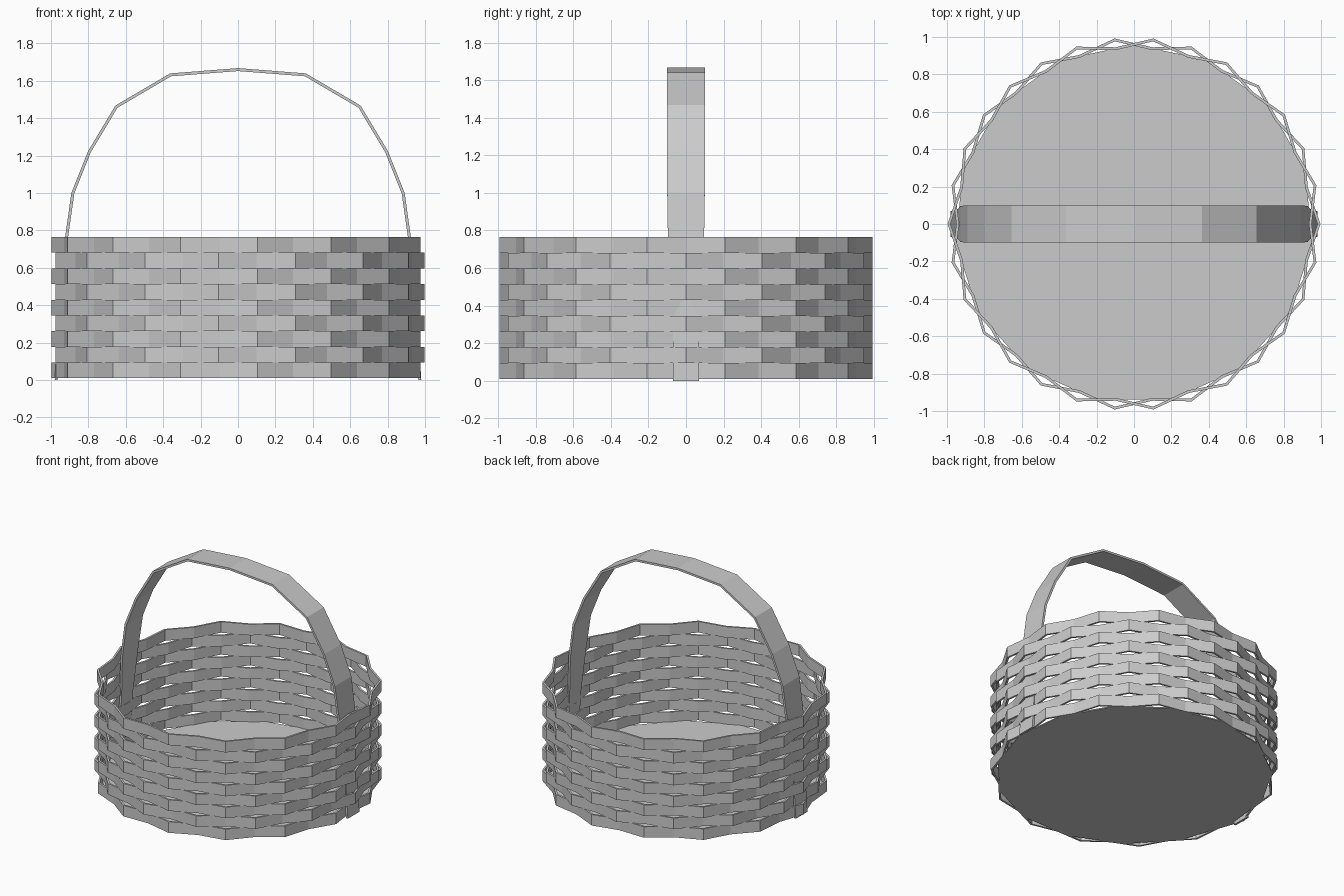
import bpy
import math

if "Cube" in bpy.data.objects:
    bpy.data.objects.remove(bpy.data.objects["Cube"])

BANDS = 9            # woven rows
WAVES = 15           # in/out waves per row
Z0, Z1 = 0.01, 0.765
R_OUT, R_IN, THICK = 0.997, 0.95, 0.015


def add_mesh(name, verts, faces):
    mesh = bpy.data.meshes.new(name)
    mesh.from_pydata(verts, [], faces)
    mesh.update()
    obj = bpy.data.objects.new(name, mesh)
    bpy.context.collection.objects.link(obj)
    return obj


def bridge(sections, closed):
    """Join four-cornered cross-sections into a strip."""
    n = len(sections)
    verts = [v for s in sections for v in s]
    faces = []
    for i in range(n if closed else n - 1):
        a, b = 4 * i, 4 * ((i + 1) % n)
        for j in range(4):
            k = (j + 1) % 4
            faces.append((a + j, b + j, b + k, a + k))
    if not closed:
        e = 4 * (n - 1)
        faces += [(0, 1, 2, 3), (e + 3, e + 2, e + 1, e)]
    return verts, faces


# Woven bands: zigzag rings, alternate rows shifted by half a wave
height = (Z1 - Z0) / BANDS
for row in range(BANDS):
    lo, hi = Z0 + row * height, Z0 + (row + 1) * height
    sections = []
    for i in range(2 * WAVES):
        a = i * math.pi / WAVES
        r = R_OUT if (i + row) % 2 else R_IN
        c, s = math.cos(a), math.sin(a)
        ri = r - THICK
        sections.append([(r * c, r * s, lo), (r * c, r * s, hi),
                         (ri * c, ri * s, hi), (ri * c, ri * s, lo)])
    add_mesh(f"woven_band_{row + 1}", *bridge(sections, True))

# Handle: flat strap arching over and running down between the bands
half = [(0.972, 0.0, 0.07), (0.945, 0.42, 0.07), (0.92, 0.74, 0.096),
        (0.883, 1.0, 0.1), (0.795, 1.22, 0.1), (0.65, 1.462, 0.1),
        (0.36, 1.632, 0.1)]
path = half + [(0.0, 1.66, 0.1)] + [(-x, z, w) for x, z, w in reversed(half)]
sections = []
for i, (x, z, w) in enumerate(path):
    p, q = path[max(i - 1, 0)], path[min(i + 1, len(path) - 1)]
    dx, dz = q[0] - p[0], q[1] - p[1]
    d = math.hypot(dx, dz)
    nx, nz = dz / d * 0.008, -dx / d * 0.008
    if i in (0, len(path) - 1):
        nz = 0
    sections.append([(x + nx, -w, z + nz), (x + nx, w, z + nz),
                     (x - nx, w, z - nz), (x - nx, -w, z - nz)])
add_mesh("handle", *bridge(sections, False))

# Base plate
bpy.ops.mesh.primitive_cylinder_add(vertices=15, radius=0.96, depth=0.008,
                                    location=(0, 0, 0.014))
bpy.context.object.name = "base"

# Consistent outward normals
for obj in bpy.context.scene.objects:
    bpy.context.view_layer.objects.active = obj
    bpy.ops.object.mode_set(mode='EDIT')
    bpy.ops.mesh.select_all(action='SELECT')
    bpy.ops.mesh.normals_make_consistent(inside=False)
    bpy.ops.object.mode_set(mode='OBJECT')
